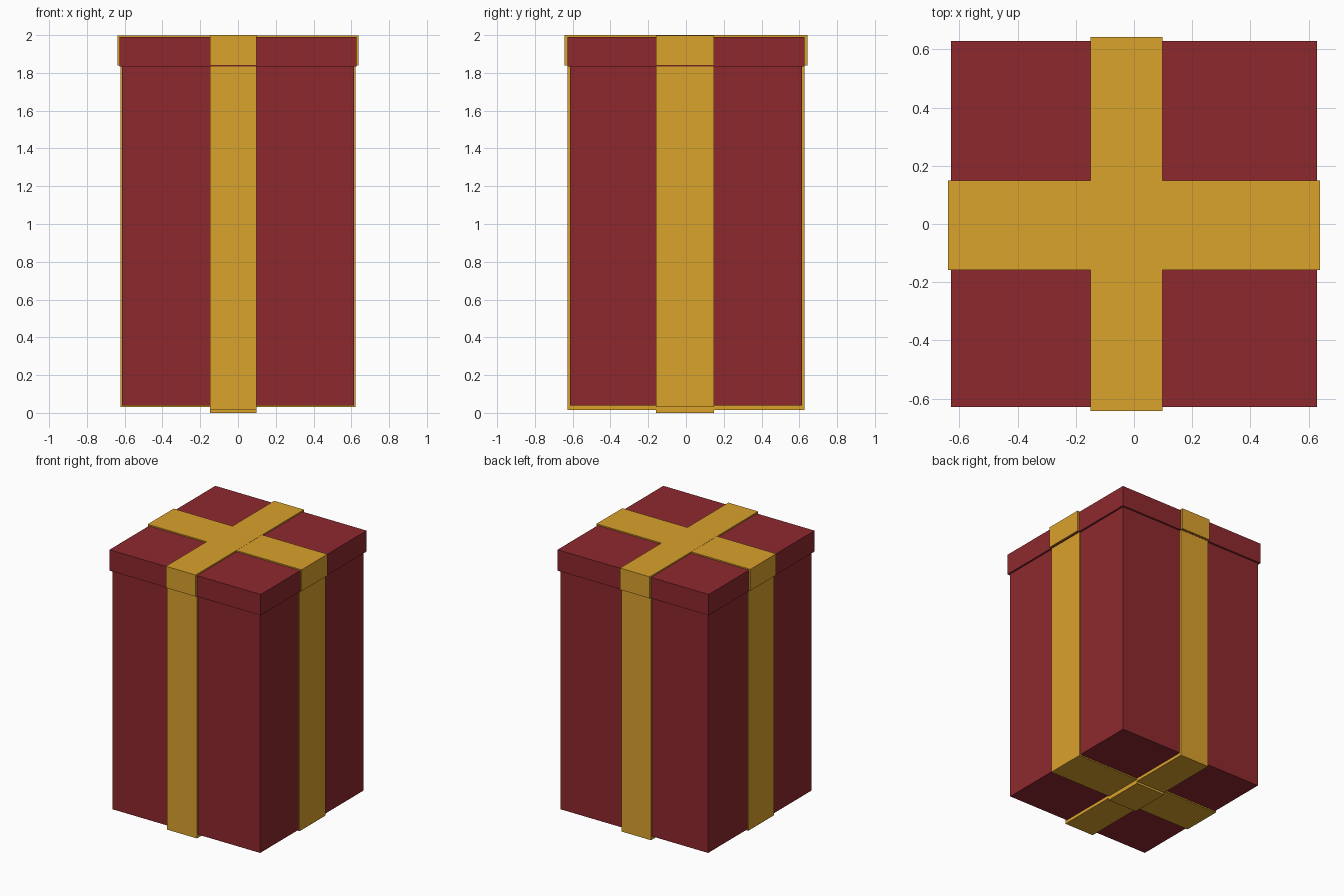
import bpy
import bmesh

if "Cube" in bpy.data.objects:
    bpy.data.objects.remove(bpy.data.objects["Cube"])


def material(name, color):
    m = bpy.data.materials.new(name)
    m.diffuse_color = color
    m.use_nodes = True
    m.node_tree.nodes["Principled BSDF"].inputs["Base Color"].default_value = m.diffuse_color
    return m


RED = material("red_paper", (0.27, 0.022, 0.027, 1))
GOLD = material("gold_ribbon", (0.70, 0.36, 0.025, 1))


def box(name, x, y, z, mat):
    """Axis-aligned box from (min, max) ranges."""
    bm = bmesh.new()
    bmesh.ops.create_cube(bm, size=1)
    for v in bm.verts:
        v.co = [r[0] if c < 0 else r[1] for c, r in zip(v.co, (x, y, z))]
    mesh = bpy.data.meshes.new(name)
    bm.to_mesh(mesh)
    bm.free()
    mesh.materials.append(mat)
    ob = bpy.data.objects.new(name, mesh)
    bpy.context.collection.objects.link(ob)
    return ob


def span(h):
    return (-h, h)


# ribbon widths (slightly off centre)
BAND_X = (-0.149, 0.098)   # band running front to back
BAND_Y = (-0.158, 0.149)   # band running side to side

# box and lid
box("box_body", span(0.614), span(0.614), (0.04, 1.85), RED)
box("lid", span(0.628), span(0.628), (1.833, 1.99), RED)

# ribbons around the body
box("body_ribbon_sideways", span(0.622), BAND_Y, (0.031, 1.84), GOLD)
box("body_ribbon_lengthways", BAND_X, span(0.627), (0.016, 1.84), GOLD)
# overlap where the ribbons cross underneath
box("bottom_ribbon_crossing", BAND_X, BAND_Y, (0.0, 0.05), GOLD)

# ribbons over the lid
box("lid_ribbon_sideways", span(0.639), BAND_Y, (1.838, 1.999), GOLD)
box("lid_ribbon_lengthways", BAND_X, span(0.643), (1.838, 2.0), GOLD)
